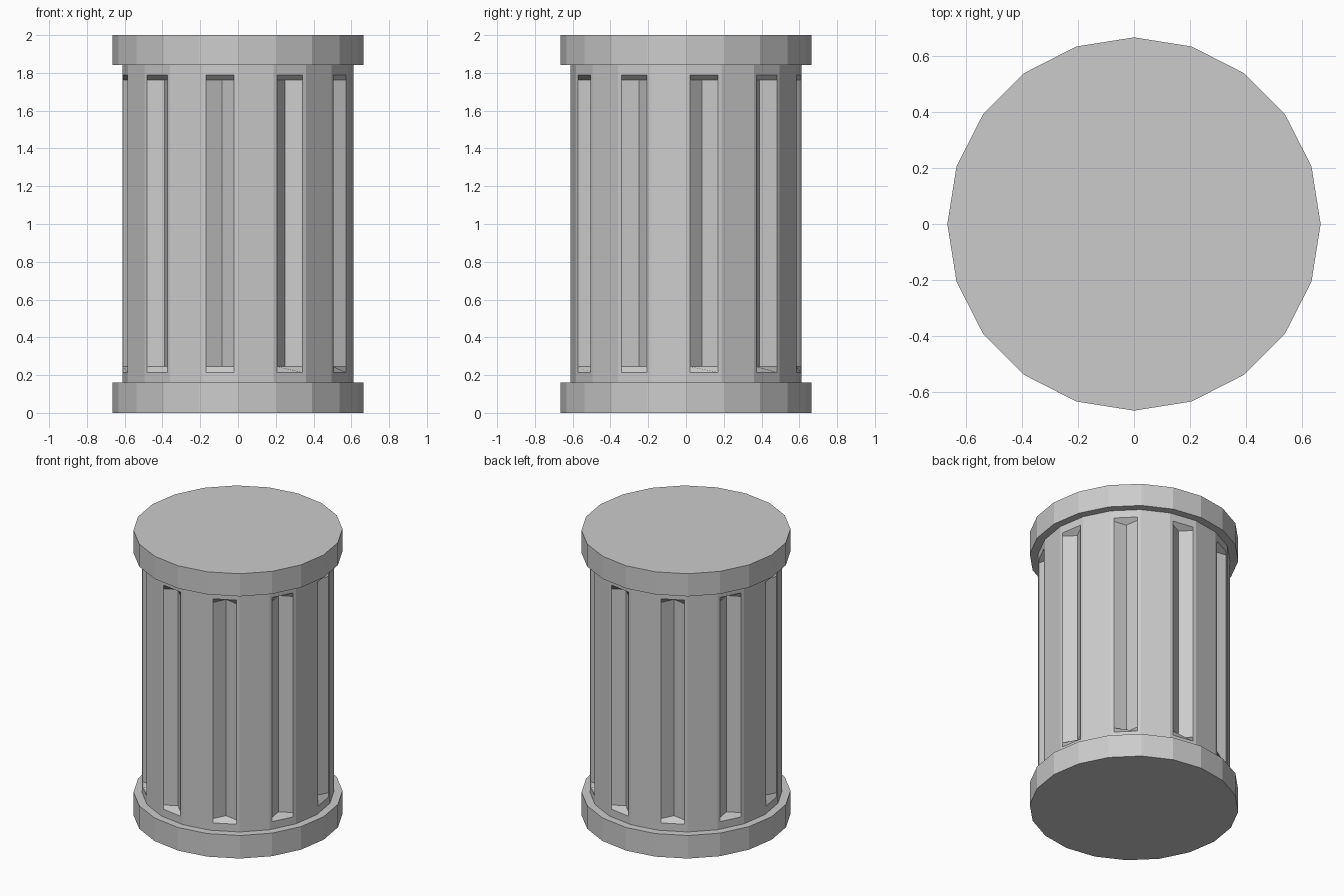
import bpy, bmesh
from math import sin, cos, radians

if "Cube" in bpy.data.objects:
    bpy.data.objects.remove(bpy.data.objects["Cube"])

SIDES, STEP = 20, 18
R_CAP, R_DRUM = 0.665, 0.612
Z_LOW, Z_HIGH = 0.162, 1.841          # drum start and end
G_OUT, G_IN = (0.215, 1.788), (0.245, 1.763)  # groove outer and inner ends
G_HALF, G_DEPTH = 0.0755, 0.055

bm = bmesh.new()


def ring(r, z):
    return [bm.verts.new((r * cos(radians(i * STEP)), r * sin(radians(i * STEP)), z))
            for i in range(SIDES)]


def band_face(a, b, i):
    j = (i + 1) % SIDES
    bm.faces.new((a[i], a[j], b[j], b[i]))


def groove_panel(a, b, i):
    """One drum panel with a V groove whose ends slope inward."""
    j = (i + 1) % SIDES
    t = radians((i + 0.5) * STEP)
    r0 = R_DRUM * cos(radians(STEP / 2))

    def point(s, depth, z):
        r = r0 - depth
        return bm.verts.new((r * cos(t) - s * sin(t), r * sin(t) + s * cos(t), z))

    left = [point(-G_HALF, 0, z) for z in (G_OUT[0], *G_IN, G_OUT[1])]
    right = [point(G_HALF, 0, z) for z in (G_OUT[0], *G_IN, G_OUT[1])]
    mid = [point(0, G_DEPTH, z) for z in G_IN]
    # flat frame around the groove
    bm.faces.new((a[i], a[j], right[0], left[0]))
    bm.faces.new((left[3], right[3], b[j], b[i]))
    bm.faces.new([a[i]] + left + [b[i]])
    bm.faces.new([b[j]] + right[::-1] + [a[j]])
    # V walls
    bm.faces.new((left[1], mid[0], mid[1], left[2]))
    bm.faces.new((mid[0], right[1], right[2], mid[1]))
    # sloped ends
    bm.faces.new((left[0], right[0], right[1], mid[0], left[1]))
    bm.faces.new((left[2], mid[1], right[2], right[3], left[3]))


# stacked rings: lower cap, drum, upper cap
rings = [ring(r, z) for r, z in ((R_CAP, 0), (R_CAP, Z_LOW), (R_DRUM, Z_LOW),
                                 (R_DRUM, Z_HIGH), (R_CAP, Z_HIGH), (R_CAP, 2))]
for k in range(5):
    for i in range(SIDES):
        if k == 2 and i % 2 == 0:
            groove_panel(rings[2], rings[3], i)
        else:
            band_face(rings[k], rings[k + 1], i)

# flat end discs
bm.faces.new(rings[0][::-1])
bm.faces.new(rings[-1])
bmesh.ops.recalc_face_normals(bm, faces=bm.faces)

mesh = bpy.data.meshes.new("fluted_drum")
bm.to_mesh(mesh)
bm.free()
bpy.context.collection.objects.link(bpy.data.objects.new("fluted_drum", mesh))
